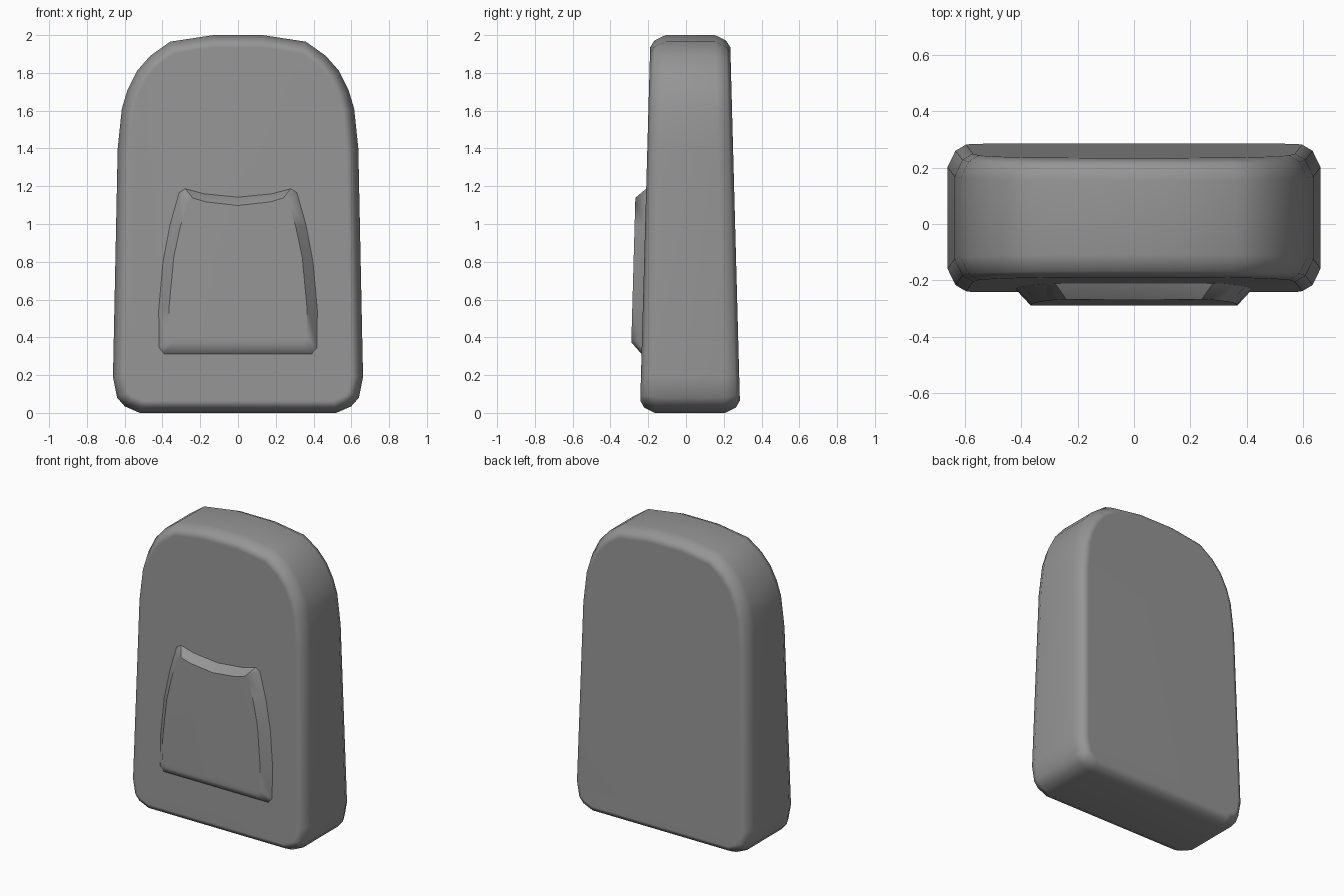
import bpy, bmesh, math
from mathutils import Vector

if "Cube" in bpy.data.objects:
    bpy.data.objects.remove(bpy.data.objects["Cube"])

fabric = bpy.data.materials.new("dark_fabric")
fabric.diffuse_color = (0.3, 0.3, 0.3, 1)
fabric.use_nodes = True
fabric.node_tree.nodes["Principled BSDF"].inputs["Base Color"].default_value = fabric.diffuse_color


def front_y(z):
    return -0.244 + 0.028 * z


def back_y(z):
    return 0.287 - 0.027 * z


def mirrored(half):
    """Right-hand half outline (x, z), bottom to top, closed by mirroring."""
    return [Vector(p) for p in half] + [Vector((-x, z)) for x, z in reversed(half) if x > 0]


def inset(loop, d):
    """Mitred inward offset of a counter-clockwise outline."""
    out = []
    for i, p in enumerate(loop):
        a = (p - loop[i - 1]).normalized()
        b = (loop[(i + 1) % len(loop)] - p).normalized()
        n1, n2 = Vector((-a.y, a.x)), Vector((-b.y, b.x))
        out.append(p + (n1 + n2) * d / (1 + n1.dot(n2)))
    return out


def loft(name, rings, angle):
    """Skin a stack of 3D rings and cap both ends."""
    bm = bmesh.new()
    loops = [[bm.verts.new(p) for p in r] for r in rings]
    for a, b in zip(loops, loops[1:]):
        for i in range(len(a)):
            j = (i + 1) % len(a)
            bm.faces.new((a[i], a[j], b[j], b[i]))
    bm.faces.new(loops[0])
    bm.faces.new(loops[-1])
    bmesh.ops.recalc_face_normals(bm, faces=bm.faces)
    mesh = bpy.data.meshes.new(name)
    bm.to_mesh(mesh)
    bm.free()
    mesh.materials.append(fabric)
    obj = bpy.data.objects.new(name, mesh)
    bpy.context.collection.objects.link(obj)
    bpy.ops.object.select_all(action='DESELECT')
    obj.select_set(True)
    bpy.context.view_layer.objects.active = obj
    bpy.ops.object.shade_smooth_by_angle(angle=math.radians(angle))
    # Keep the large panels evenly shaded
    weighted = obj.modifiers.new("even_panels", 'WEIGHTED_NORMAL')
    weighted.keep_sharp = True
    return obj


# Main bag: rounded outline, tapering upward, softened front and back rims
outline = mirrored([(0.52, 0), (0.60, 0.035), (0.64, 0.08), (0.662, 0.19),
                    (0.637, 1.40), (0.615, 1.61), (0.585, 1.71), (0.535, 1.81),
                    (0.465, 1.89), (0.36, 1.965), (0.13, 2.0)])
rim = [(0.065, 0.0), (0.028, 0.022), (0.0, 0.08)]
rings = [[(p.x, front_y(p.y) + depth, p.y) for p in inset(outline, d)] for d, depth in rim]
rings += [[(p.x, back_y(p.y) - depth, p.y) for p in inset(outline, d)] for d, depth in reversed(rim)]
loft("bag_body", rings, 40)

# Front pocket: raised panel with sloping sides and a dipped top edge
base = mirrored([(0.39, 0.312), (0.418, 0.345), (0.42, 0.545), (0.397, 0.80),
                 (0.36, 0.995), (0.312, 1.165), (0.28, 1.187), (0.18, 1.16), (0, 1.142)])
face = mirrored([(0.345, 0.373), (0.367, 0.397), (0.364, 0.57), (0.340, 0.825),
                 (0.307, 0.98), (0.27, 1.108), (0.24, 1.138), (0.17, 1.117), (0, 1.098)])
loft("front_pocket", [[(p.x, front_y(p.y) + 0.02, p.y) for p in base],
                      [(p.x, front_y(p.y), p.y) for p in base],
                      [(p.x, front_y(p.y) - 0.056, p.y) for p in face]], 40)
